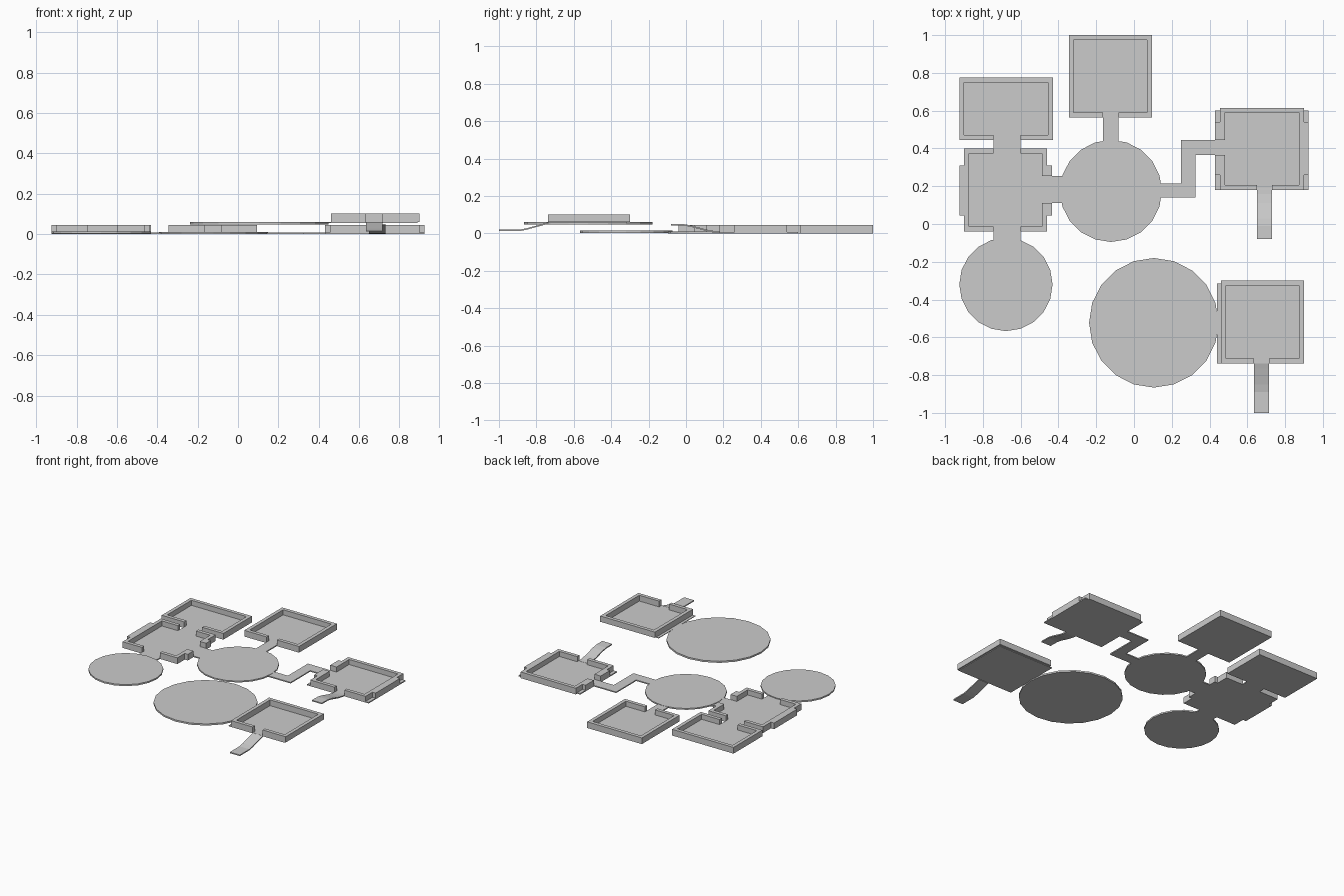
import bpy, bmesh, math

if "Cube" in bpy.data.objects:
    bpy.data.objects.remove(bpy.data.objects["Cube"])


def finish(name, bm):
    bmesh.ops.recalc_face_normals(bm, faces=bm.faces)
    me = bpy.data.meshes.new(name)
    bm.to_mesh(me)
    bm.free()
    ob = bpy.data.objects.new(name, me)
    bpy.context.collection.objects.link(ob)
    return ob


def slab(name, add, cut, z0, z1):
    """Extruded union of rectangles (x0, x1, y0, y1), minus the cut rectangles."""
    xs = sorted({v for r in add + cut for v in r[:2]})
    ys = sorted({v for r in add + cut for v in r[2:]})
    inside = lambda x, y, rs: any(a < x < b and c < y < d for a, b, c, d in rs)
    bm = bmesh.new()
    verts = {}

    def vert(x, y):
        if (x, y) not in verts:
            verts[x, y] = bm.verts.new((x, y, z0))
        return verts[x, y]

    for xa, xb in zip(xs, xs[1:]):
        for ya, yb in zip(ys, ys[1:]):
            mx, my = (xa + xb) / 2, (ya + yb) / 2
            if inside(mx, my, add) and not inside(mx, my, cut):
                bm.faces.new([vert(xa, ya), vert(xb, ya), vert(xb, yb), vert(xa, yb)])
    ext = bmesh.ops.extrude_face_region(bm, geom=bm.faces[:], use_keep_orig=True)
    for v in ext["geom"]:
        if isinstance(v, bmesh.types.BMVert):
            v.co.z = z1
    return finish(name, bm)


def room(name, outer, doors, bumps=(), floor=None, z=0.0, floor_t=0.008, top=0.045, t=0.026):
    """Floor plate with a surrounding wall, door gaps and thicker wall sections."""
    x0, x1, y0, y1 = outer
    inner = (x0 + t, x1 - t, y0 + t, y1 - t)
    slab(name + "_floor", floor or [outer, *bumps], [], z, z + floor_t)
    slab(name + "_walls", [outer, *bumps], [inner, *doors], z + floor_t, top)


def disc(name, x, y, r, z0, z1):
    bm = bmesh.new()
    bmesh.ops.create_cone(bm, cap_ends=True, segments=20, radius1=r, radius2=r, depth=z1 - z0)
    bmesh.ops.translate(bm, verts=bm.verts, vec=(x, y, (z0 + z1) / 2))
    finish(name, bm)


def ramp(name, x0, x1, profile, t=0.008):
    """Bent strip: side profile of (y, top z) swept across x."""
    bm = bmesh.new()
    rows = [[bm.verts.new((x, y, z - d)) for x, d in ((x0, 0), (x1, 0), (x1, t), (x0, t))]
            for y, z in profile]
    for a, b in zip(rows, rows[1:]):
        for i in range(4):
            j = (i + 1) % 4
            bm.faces.new([a[i], a[j], b[j], b[i]])
    bm.faces.new(rows[0])
    bm.faces.new(rows[-1])
    finish(name, bm)


# round platforms
disc("middle_platform", -0.122, 0.175, 0.27, 0.0, 0.01)
disc("left_platform", -0.678, -0.32, 0.247, 0.003, 0.014)
disc("raised_platform", 0.105, -0.523, 0.343, 0.048, 0.06)

# left pair of rooms
room("back_left_room", (-0.925, -0.43, 0.445, 0.775), [(-0.745, -0.60, 0.44, 0.48)])
room("left_room", (-0.90, -0.46, -0.04, 0.40),
     [(-0.745, -0.60, 0.36, 0.41), (-0.745, -0.60, -0.05, 0.0), (-0.50, -0.43, 0.11, 0.255)],
     bumps=[(-0.925, -0.90, 0.045, 0.31), (-0.46, -0.435, 0.045, 0.31)])

# back room
room("back_room", (-0.345, 0.095, 0.565, 1.0), [(-0.165, -0.083, 0.56, 0.60)])

# right room with thicker side walls
room("right_room", (0.455, 0.90, 0.18, 0.615),
     [(0.42, 0.49, 0.365, 0.445), (0.65, 0.73, 0.17, 0.21)],
     bumps=[(0.43, 0.455, 0.26, 0.54), (0.90, 0.925, 0.26, 0.54)],
     floor=[(0.43, 0.925, 0.18, 0.60), (0.455, 0.90, 0.18, 0.615)])

# raised room
room("raised_room", (0.46, 0.90, -0.738, -0.30), [(0.635, 0.715, -0.745, -0.70)],
     floor=[(0.44, 0.89, -0.738, -0.315)], z=0.056, floor_t=0.004, top=0.102)

# flat corridors
for name, rects in {
    "left_rooms_link": [(-0.745, -0.60, 0.40, 0.445)],
    "left_platform_link": [(-0.745, -0.60, -0.085, -0.04)],
    "middle_platform_link": [(-0.435, -0.38, 0.11, 0.255)],
    "back_corridor": [(-0.165, -0.083, 0.43, 0.565)],
    "bent_corridor": [(0.14, 0.325, 0.14, 0.215), (0.25, 0.325, 0.14, 0.445),
                      (0.25, 0.43, 0.365, 0.445)],
}.items():
    slab(name, rects, [], 0.0, 0.008)

# ramps
ramp("right_ramp", 0.65, 0.73,
     [(0.19, 0.009), (0.16, 0.011), (0.11, 0.02), (0.03, 0.042), (-0.01, 0.049), (-0.08, 0.05)])
ramp("raised_ramp", 0.635, 0.715,
     [(-0.735, 0.06), (-0.765, 0.051), (-0.85, 0.028), (-0.89, 0.02), (-1.0, 0.02)])
